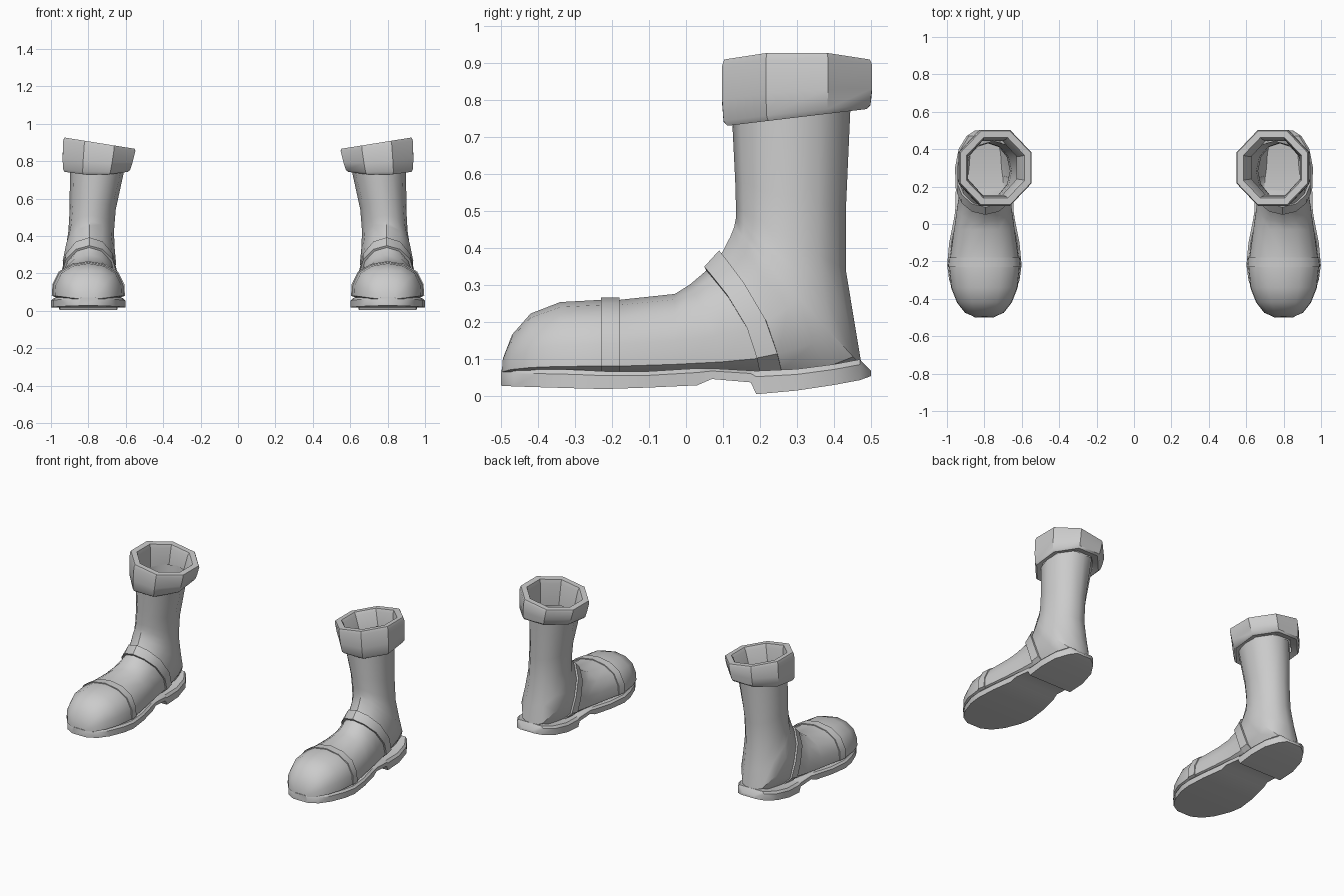
import bpy, bmesh, math
from mathutils import Vector

if "Cube" in bpy.data.objects:
    bpy.data.objects.remove(bpy.data.objects["Cube"])


def loft(name, rings, cap_start=False, cap_end=False, angle=40):
    """Skin closed rings, mirror across x for the second boot, smooth shade."""
    bm = bmesh.new()
    rows = [[bm.verts.new(p) for p in r] for r in rings]
    n = len(rows[0])
    for a, b in zip(rows, rows[1:]):
        for i in range(n):
            j = (i + 1) % n
            bm.faces.new((a[i], a[j], b[j], b[i]))
    if cap_start:
        bm.faces.new(rows[0])
    if cap_end:
        bm.faces.new(rows[-1])
    bmesh.ops.recalc_face_normals(bm, faces=bm.faces)
    me = bpy.data.meshes.new(name)
    bm.to_mesh(me)
    bm.free()
    ob = bpy.data.objects.new(name, me)
    bpy.context.collection.objects.link(ob)
    ob.modifiers.new("pair", 'MIRROR').use_axis[0] = True
    bpy.ops.object.select_all(action='DESELECT')
    ob.select_set(True)
    bpy.context.view_layer.objects.active = ob
    bpy.ops.object.shade_smooth_by_angle(angle=math.radians(angle))
    return ob


# Half cross-sections (side, along): flat-bottomed foot and round shaft
FOOT = [(0, 0), (.75, 0), (.99, .1), (.97, .4), (.8, .73), (.45, .93), (0, 1)]
ROUND = [(math.sin(math.pi * i / 6), (1 - math.cos(math.pi * i / 6)) / 2) for i in range(7)]


def section(spec, grow=0):
    by, bz, ty, tz, cx, hw, rnd, bow = spec
    low, top = Vector((0, by, bz)), Vector((0, ty, tz))
    top += (top - low).normalized() * grow
    half = []
    for f, r in zip(FOOT, ROUND):
        w = f[0] + (r[0] - f[0]) * rnd
        v = f[1] + (r[1] - f[1]) * rnd
        p = low.lerp(top, v)
        p.y += bow * math.sin(math.pi * v)
        half.append((w * (hw + grow), p))
    pts = [(cx + w, p.y, p.z) for w, p in half]
    return pts + [(cx - w, p.y, p.z) for w, p in half[-2:0:-1]]


# Upper: sections run from the toe, fan round the heel, then climb the shaft
# sole/back y z, top/front y z, centre x, half width, roundness, bow
UPPER = [
    (-.498, .06, -.495, .10, .80, .050, 0, 0),
    (-.475, .06, -.47, .165, .80, .105, 0, 0),
    (-.42, .06, -.42, .222, .80, .148, 0, 0),
    (-.34, .06, -.34, .253, .80, .180, 0, 0),
    (-.23, .06, -.23, .259, .80, .192, 0, 0),
    (-.18, .06, -.18, .259, .80, .187, 0, 0),
    (-.03, .06, -.03, .275, .80, .166, .1, 0),
    (.10, .06, .01, .300, .80, .150, .2, .015),
    (.20, .06, .055, .338, .795, .142, .3, .03),
    (.26, .06, .095, .382, .795, .140, .4, .03),
    (.40, .06, .12, .43, .795, .142, .8, .01),
    (.475, .08, .13, .455, .795, .142, 1, 0),
    (.455, .20, .135, .48, .79, .130, 1, 0),
    (.432, .34, .135, .51, .785, .122, 1, 0),
    (.432, .50, .133, .58, .777, .123, 1, 0),
    (.445, .79, .125, .74, .752, .147, 1, 0),
]
loft("boot_upper", [section(s) for s in UPPER], cap_start=True)

# Toe-cap band and ankle strap: slightly inflated slices of the upper
for name, i, d in (("toe_cap_band", 4, .006), ("ankle_strap", 8, .012)):
    a, b = UPPER[i], UPPER[i + 1]
    loft(name, [section(a, -.005), section(a, d), section(b, d), section(b, -.005)], angle=35)

# Sole with stepped heel: y, half width, bottom z, top z
SOLE = [
    (-.50, .050, .027, .070), (-.465, .108, .025, .072), (-.40, .152, .023, .072),
    (-.30, .188, .020, .070), (-.22, .199, .018, .066), (-.10, .188, .022, .066),
    (.03, .162, .028, .074), (.07, .156, .045, .074), (.175, .153, .036, .068),
    (.19, .153, .004, .067), (.30, .157, .014, .072), (.40, .138, .029, .085),
    (.47, .095, .042, .098), (.50, .050, .053, .068),
]
loft("sole", [[(.8 - w, y, b), (.8 + w, y, b), (.8 + w, y, b + (t - b) * .75),
               (.8 + w - .012, y, t), (.8 - w + .012, y, t), (.8 - w, y, b + (t - b) * .75)]
              for y, w, b, t in SOLE], True, True, 35)


# Folded cuff: eight-sided, tilted, with rolled rim and inner wall
def cuff_ring(scale, t):
    pts = []
    for k in range(8):
        a = math.radians(22.5 + 45 * k)
        x = .758 - .018 * t + (.186 + .012 * t) * scale * math.cos(a) * 1.06
        y = .30 + .203 * scale * math.sin(a) * 1.08
        low = .752 + .12 * (y - .3)
        high = .897 + .16 * (x - .745)
        pts.append((x, y, low + (high - low) * t))
    return pts


CUFF = [(.74, .08), (.93, 0), (.98, .08), (1, .4), (1, .9), (.97, 1),
        (.80, 1), (.76, .85), (.71, .05)]
loft("cuff", [cuff_ring(s, t) for s, t in CUFF], angle=35)
